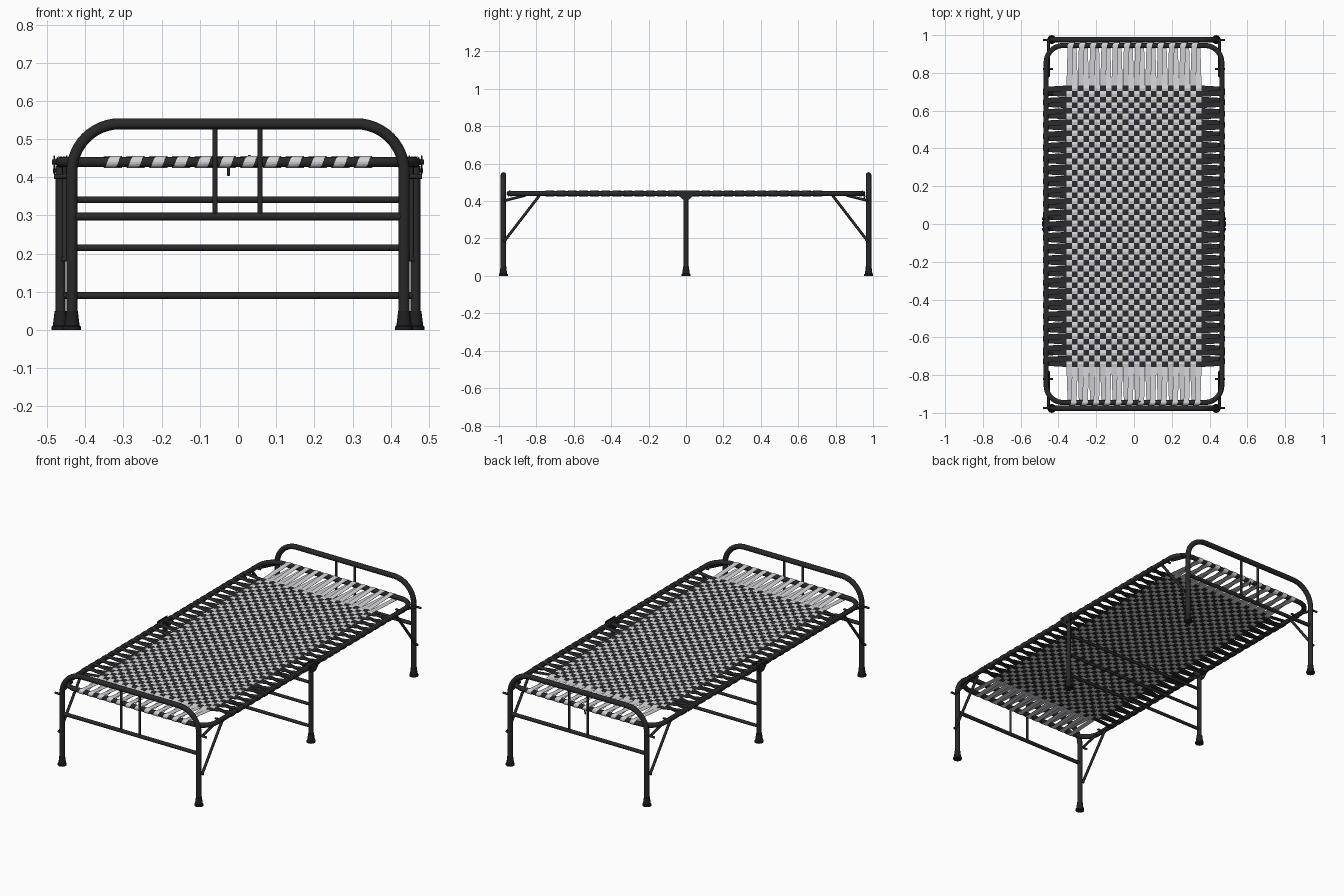
import bpy, bmesh, math
from mathutils import Vector

if "Cube" in bpy.data.objects:
    bpy.data.objects.remove(bpy.data.objects["Cube"])


def material(name, r, g, b):
    m = bpy.data.materials.new(name)
    m.diffuse_color = (r, g, b, 1)
    m.use_nodes = True
    m.node_tree.nodes["Principled BSDF"].inputs["Base Color"].default_value = m.diffuse_color
    return m


STEEL = material("black_steel", 0.022, 0.022, 0.022)
RUBBER = material("black_rubber", 0.014, 0.014, 0.014)
DARK = material("dark_strap", 0.025, 0.025, 0.028)
LIGHT = material("light_strap", 0.66, 0.65, 0.69)


def smooth(ob):
    bpy.ops.object.select_all(action='DESELECT')
    ob.select_set(True)
    bpy.context.view_layer.objects.active = ob
    bpy.ops.object.shade_smooth_by_angle(angle=math.radians(40))


def mesh_object(name, verts, faces, mat):
    me = bpy.data.meshes.new(name)
    me.from_pydata(verts, [], faces)
    bm = bmesh.new()
    bm.from_mesh(me)
    bmesh.ops.recalc_face_normals(bm, faces=bm.faces)
    bm.to_mesh(me)
    bm.free()
    me.materials.append(mat)
    ob = bpy.data.objects.new(name, me)
    bpy.context.collection.objects.link(ob)
    return ob


def tube(name, pts, r, closed=False, mat=STEEL):
    """Round tube swept along a path."""
    cu = bpy.data.curves.new(name, 'CURVE')
    cu.dimensions = '3D'
    cu.bevel_depth = r
    cu.bevel_resolution = 4
    cu.use_fill_caps = True
    sp = cu.splines.new('POLY')
    sp.points.add(len(pts) - 1)
    for p, co in zip(sp.points, pts):
        p.co = (*co, 1)
    sp.use_cyclic_u = closed
    cu.materials.append(mat)
    ob = bpy.data.objects.new(name, cu)
    bpy.context.collection.objects.link(ob)
    bpy.ops.object.select_all(action='DESELECT')
    ob.select_set(True)
    bpy.context.view_layer.objects.active = ob
    bpy.ops.object.convert(target='MESH')
    smooth(bpy.context.object)


def lathe(name, x, y, profile, mat, n=20):
    """Turned part from (radius, height) pairs."""
    verts = [(x + r * math.cos(2 * math.pi * i / n), y + r * math.sin(2 * math.pi * i / n), z)
             for r, z in profile for i in range(n)]
    faces = [(k * n + i, k * n + (i + 1) % n, (k + 1) * n + (i + 1) % n, (k + 1) * n + i)
             for k in range(len(profile) - 1) for i in range(n)]
    faces += [tuple(range(n)), tuple(range(len(verts) - n, len(verts)))]
    smooth(mesh_object(name, verts, faces, mat))


def plate(name, x0, x1, outline):
    """Flat plate: a (y, z) outline given thickness along x."""
    n = len(outline)
    verts = [(x, y, z) for x in (x0, x1) for y, z in outline]
    faces = [tuple(range(n)), tuple(range(n, 2 * n))]
    faces += [(i, (i + 1) % n, n + (i + 1) % n, n + i) for i in range(n)]
    mesh_object(name, verts, faces, STEEL)


def arc(cx, cy, r, a0, a1, n=10):
    return [(cx + r * math.cos(math.radians(a0 + (a1 - a0) * i / n)),
             cy + r * math.sin(math.radians(a0 + (a1 - a0) * i / n))) for i in range(n + 1)]


FOOT = [(0.0235, 0), (0.0235, 0.009), (0.02, 0.012), (0.016, 0.045), (0.0155, 0.05)]
RX, RY, RZ, RR = 0.465, 0.945, 0.44, 0.0135   # bed rail half sizes, height, radius
LX, LY = 0.435, 0.9765                        # end leg position

# Bed rail loop
corners = [(1, 1, 0), (-1, 1, 90), (-1, -1, 180), (1, -1, 270)]
loop = [p for sx, sy, a in corners for p in arc(sx * (RX - 0.09), sy * (RY - 0.09), 0.09, a, a + 90)]
tube("bed_rail", [(x, y, RZ) for x, y in loop], RR, closed=True)

# Head and foot hoops with braces
for sy, end in ((1, "head"), (-1, "foot")):
    y = sy * LY
    top = arc(LX - 0.125, 0.415, 0.125, 0, 90, 12) + [(-x, z) for x, z in arc(LX - 0.125, 0.415, 0.125, 90, 0, 12)]
    path = [(LX, 0.01)] + top + [(-LX, 0.01)]
    tube(end + "_hoop", [(x, y, z) for x, z in path], 0.0145)
    tube(end + "_crossbar", [(-LX, y, 0.297), (LX, y, 0.297)], 0.0105)
    for x in (-0.06, 0.058):
        tube(end + "_spindle", [(x, y, 0.297), (x, y, 0.54)], 0.0065)
    for sx in (-1, 1):
        lathe(end + "_foot_cap", sx * LX, y, FOOT, RUBBER)
        x = sx * 0.453
        tube(end + "_diagonal_brace", [(x, sy * 0.972, 0.185), (x, sy * 0.782, 0.432)], 0.0075)
        tube(end + "_short_link", [(x, sy * 0.972, 0.402), (x, sy * 0.86, 0.43)], 0.007)
        for by, bz, x1 in ((0.974, 0.185, 0.462), (0.974, 0.402, 0.482), (0.82, RZ, 0.483), (0.69, RZ, 0.483)):
            tube(end + "_bolt", [(sx * 0.43, sy * by, bz), (sx * x1, sy * by, bz)], 0.006)

# Middle legs, their crossbars and the folding joints
for sx in (-1, 1):
    x = sx * RX
    tube("middle_leg", [(x, 0, 0.01), (x, 0, RZ - 0.01)], 0.0125)
    lathe("middle_foot_cap", x, 0, FOOT, RUBBER)
    outline = [(-0.045, 0.457), (0.045, 0.457), (0.045, 0.436), (0.018, 0.408), (-0.018, 0.408), (-0.045, 0.436)]
    for off in (-0.018, 0.014):
        plate("joint_plate", x + sx * off, x + sx * (off + 0.004), outline)
    for by in (-0.027, 0.027):
        tube("joint_bolt", [(x - sx * 0.033, by, RZ), (x + sx * 0.022, by, RZ)], 0.007)
    tube("joint_pin", [(x - sx * 0.022, 0, 0.418), (x + sx * 0.02, 0, 0.418)], 0.005)
for z, r in ((0.341, 0.0085), (0.215, 0.0085), (0.09, 0.009)):
    tube("middle_crossbar", [(-RX, 0, z), (RX, 0, z)], r)

# Small strap hooks on the end rails
tube("head_strap_hook", [(-0.025, RY, RZ - 0.01), (-0.025, RY + 0.012, 0.428), (-0.025, RY + 0.004, 0.405)], 0.004)
tube("foot_strap_hook", [(0.03, RY * -1 - 0.012, RZ), (0.03, -RY + 0.006, RZ + 0.016)], 0.004)

# Woven straps: each closed strap fills two neighbouring lanes and wraps both rails
COLS, ROWS, PITCH, YC = 24, 50, 0.0298, -0.012
WAVE, WRAP = 0.003, RR + 0.0015


def strap_set(name, lanes, cells, lane_mid, cell_mid, rail, sign, swap, mat):
    verts, faces = [], []
    lane = lambda i: lane_mid + (i - (lanes - 1) / 2) * PITCH
    cell = lambda j: cell_mid + (j - (cells - 1) / 2) * PITCH
    for k in range(lanes // 2):
        a, b = 2 * k, 2 * k + 1
        mid = (lane(a) + lane(b)) / 2
        path = []                     # (sideways, along, height, half width)
        for i, order, d in ((a, range(cells), 1), (b, range(cells - 1, -1, -1), -1)):
            s = -d                    # drift from this lane to the other
            edge = cell_mid + d * cells / 2 * PITCH
            path.append((lane(i), cell_mid - d * cells / 2 * PITCH, RZ, PITCH / 2))
            for j in order:
                path.append((lane(i), cell(j), RZ + sign * WAVE * (-1) ** (i + j), PITCH / 2))
            path.append((lane(i), edge, RZ, PITCH / 2))
            # over the rail, round its outer side and back underneath
            for t in range(9):
                ang = math.radians(90 - 22.5 * t)
                path.append((mid + s * 0.009 * (1 - t / 4), d * (rail + WRAP * math.cos(ang)),
                             RZ + WRAP * math.sin(ang), 0.0145))
        base, n = len(verts), len(path)
        for u, v, z, w in path:
            for e in (-w, w):
                verts.append((v, u + e, z) if swap else (u + e, v, z))
        faces += [(base + 2 * q, base + 2 * q + 1, base + 2 * ((q + 1) % n) + 1, base + 2 * ((q + 1) % n))
                  for q in range(n)]
    ob = mesh_object(name, verts, faces, mat)
    mod = ob.modifiers.new("thickness", 'SOLIDIFY')
    mod.thickness = 0.0012
    mod.offset = 0


strap_set("lengthwise_straps", COLS, ROWS, 0.0, YC, RY, 1, False, LIGHT)
strap_set("crosswise_straps", ROWS, COLS, YC, 0.0, RX, -1, True, DARK)
